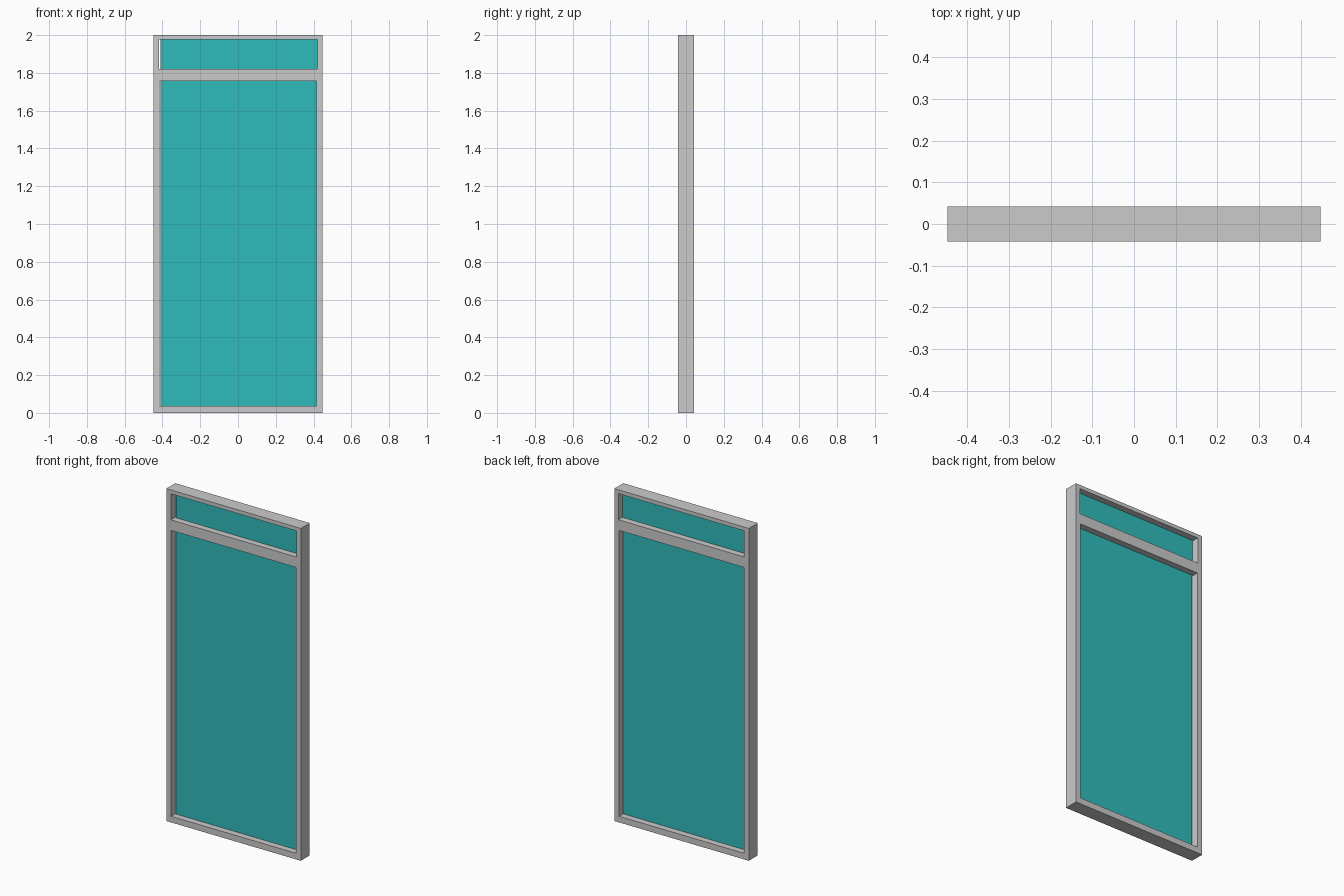
import bpy

if "Cube" in bpy.data.objects:
    bpy.data.objects.remove(bpy.data.objects["Cube"])

DEPTH = 0.085


def box(name, x0, x1, y0, y1, z0, z1):
    bpy.ops.mesh.primitive_cube_add(
        size=1, location=((x0 + x1) / 2, (y0 + y1) / 2, (z0 + z1) / 2))
    ob = bpy.context.object
    ob.name = name
    ob.scale = (x1 - x0, y1 - y0, z1 - z0)
    bpy.ops.object.transform_apply(location=False, rotation=False, scale=True)
    return ob


teal = bpy.data.materials.new("teal_glass")
teal.diffuse_color = (0.03, 0.5, 0.5, 1)
teal.use_nodes = True
teal.node_tree.nodes["Principled BSDF"].inputs["Base Color"].default_value = teal.diffuse_color

# Outer frame block
frame = box("window_frame", -0.4475, 0.4475, -DEPTH / 2, DEPTH / 2, 0, 2)

# Openings (x0, x1, z0, z1) with a thin pane set mid-depth, slightly loose on the left
openings = {
    "lower": (-0.415, 0.415, 0.037, 1.757),
    "transom": (-0.417, 0.42, 1.82, 1.977),
}
for name, (x0, x1, z0, z1) in openings.items():
    cutter = box(name + "_opening_cutter", x0, x1, -0.1, 0.1, z0, z1)
    cut = frame.modifiers.new(name + "_opening", 'BOOLEAN')
    cut.operation = 'DIFFERENCE'
    cut.solver = 'EXACT'
    cut.object = cutter
    bpy.context.view_layer.objects.active = frame
    bpy.ops.object.modifier_apply(modifier=cut.name)
    bpy.data.objects.remove(cutter)

    pane = box(name + "_glass", x0 + 0.006, x1 + 0.002, -0.004, 0.004,
               z0 - 0.002, z1 + 0.002)
    pane.data.materials.append(teal)
